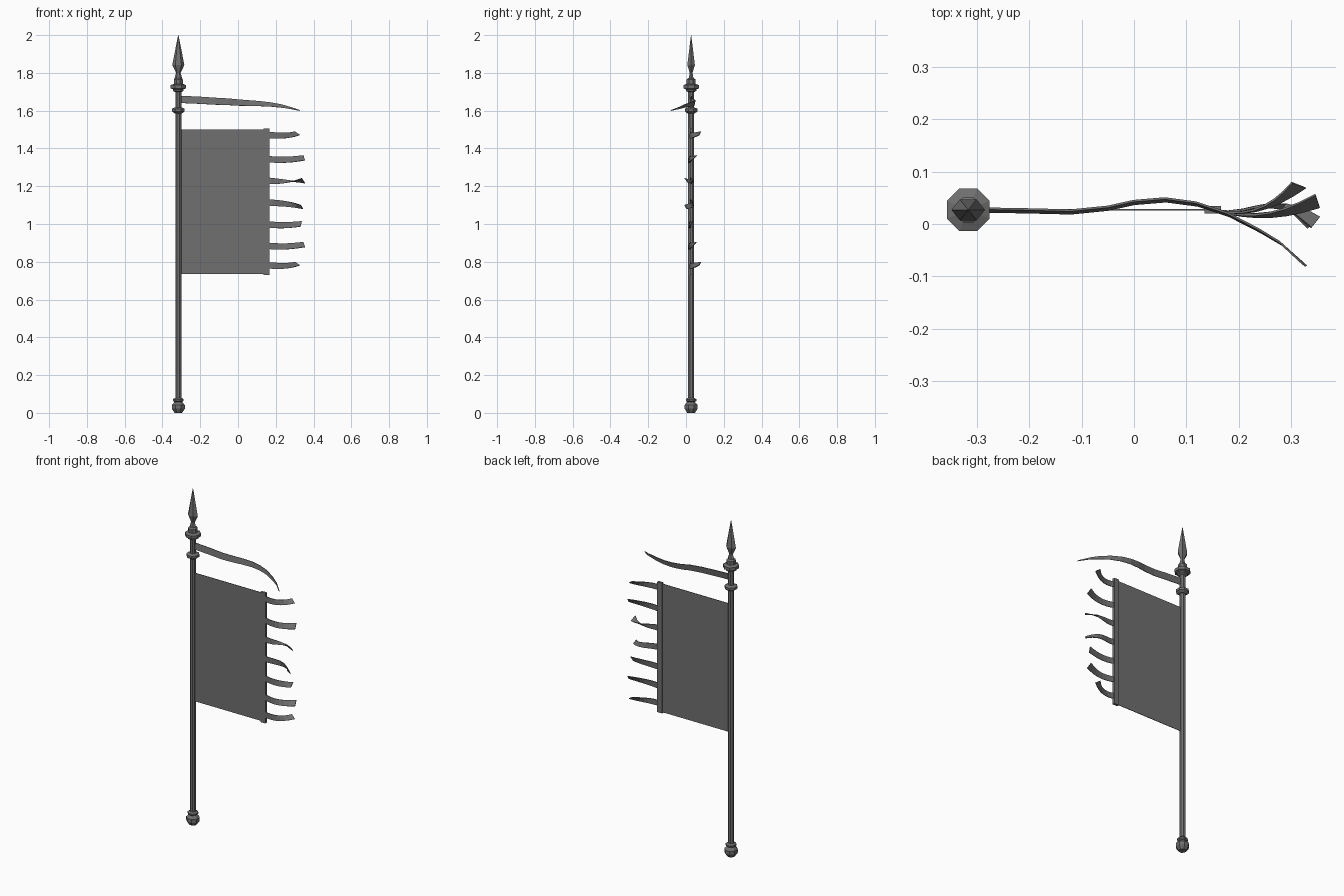
import bpy, bmesh, math
from mathutils import Vector

cube = bpy.data.objects.get("Cube")
if cube:
    bpy.data.objects.remove(cube)

grey = bpy.data.materials.new("dark grey")
grey.use_nodes = True
grey.diffuse_color = (0.16, 0.16, 0.16, 1)
grey.node_tree.nodes["Principled BSDF"].inputs["Base Color"].default_value = (0.16, 0.16, 0.16, 1)

PX, PY = -0.316, 0.027


def finish(name, bm):
    bmesh.ops.recalc_face_normals(bm, faces=bm.faces)
    me = bpy.data.meshes.new(name)
    bm.to_mesh(me)
    bm.free()
    me.materials.append(grey)
    ob = bpy.data.objects.new(name, me)
    bpy.context.collection.objects.link(ob)
    return ob


def lathe(name, profile, sides=8, turn=0.5, depth=1.0):
    """Faceted turned part on the pole axis; profile is (radius, height)."""
    bm = bmesh.new()
    rings = []
    for r, z in profile:
        angles = [math.tau * (i + turn) / sides for i in range(sides)]
        rings.append([bm.verts.new((PX + r * math.cos(a), PY + depth * r * math.sin(a), z))
                      for a in angles])
    for a, b in zip(rings, rings[1:]):
        for i in range(sides):
            j = (i + 1) % sides
            bm.faces.new((a[i], a[j], b[j], b[i]))
    bm.faces.new(rings[0])
    bm.faces.new(rings[-1])
    return finish(name, bm)


def box(name, x0, x1, z0, z1, thick):
    bm = bmesh.new()
    bmesh.ops.create_cube(bm, size=1)
    for v in bm.verts:
        v.co = ((x0 + x1) / 2 + v.co.x * (x1 - x0), PY + v.co.y * thick,
                (z0 + z1) / 2 + v.co.z * (z1 - z0))
    return finish(name, bm)


def ribbon(name, path, half_start, half_end):
    """Cloth strip along a path, twisting from one half-width vector to another."""
    bm = bmesh.new()
    rows = []
    for i, p in enumerate(path):
        t = i / (len(path) - 1)
        h = Vector(half_start).lerp(Vector(half_end), t * t)
        rows.append((bm.verts.new(Vector(p) - h), bm.verts.new(Vector(p) + h)))
    for a, b in zip(rows, rows[1:]):
        bm.faces.new((a[0], b[0], b[1], a[1]))
    ob = finish(name, bm)
    mod = ob.modifiers.new("cloth thickness", 'SOLIDIFY')
    mod.thickness = 0.004
    mod.offset = 0
    return ob


def bezier(a, b, c, d, steps=7):
    pts = [Vector(p) for p in (a, b, c, d)]
    out = []
    for i in range(steps + 1):
        t = i / steps
        s = 1 - t
        out.append(pts[0] * s**3 + pts[1] * 3 * s * s * t + pts[2] * 3 * s * t * t + pts[3] * t**3)
    return out


# Pole with its turned fittings
lathe("pole", [(0.017, 0.05), (0.017, 1.75)])
lathe("pole_foot", [(0.022, 0), (0.037, 0.022), (0.037, 0.042), (0.022, 0.058),
                    (0.03, 0.064), (0.03, 0.072), (0.02, 0.08)])
lathe("lower_collar", [(0.02, 1.585), (0.036, 1.596), (0.036, 1.61), (0.02, 1.617)])
lathe("upper_collar", [(0.018, 1.698), (0.03, 1.705), (0.03, 1.713), (0.044, 1.718),
                       (0.044, 1.735), (0.026, 1.742), (0.026, 1.765), (0.016, 1.772)])

# Spear head, flattened front to back
lathe("spear_head", [(0.022, 1.765), (0.012, 1.80), (0.032, 1.842), (0.001, 2.0)],
      sides=6, turn=0, depth=0.72)

# Banner cloth and its hem
box("banner", PX, 0.15, 0.735, 1.5, 0.003)
box("banner_hem", 0.134, 0.166, 0.73, 1.506, 0.014)

# Long streamer below the spear head
streamer = [(-0.31, .027, 1.66), (-0.2, .025, 1.655), (-0.12, .023, 1.65), (-0.05, .03, 1.647),
            (0, .041, 1.643), (0.06, .046, 1.64), (0.12, .038, 1.637), (0.18, .018, 1.632),
            (0.24, -.013, 1.623), (0.28, -.037, 1.614), (0.324, -.077, 1.602)]
ribbon("streamer", streamer, (0, 0.003, 0.019), (-0.004, 0.003, 0.003))

# Seven tails: height, tip x, tip y, bend y, rise, tip half-width vector
back = (0.324 - 0.01, 0.074, 0.035, -0.0, 0.008, (-0.013, 0.005, 0.009))
mid = (0.35, 0.044, 0.01, 0.04, 0.006, (-0.004, 0.012, 0.013))
tails = [(1.472, *back), (1.344, *mid),
         (1.23, 0.346, 0.003, 0.07, -0.001, (0.008, 0.01, -0.013)),
         (1.115, 0.338, -0.002, 0.075, -0.025, (-0.006, -0.006, 0.01)),
         (0.998, 0.335, 0.03, 0.02, 0.003, (0.003, 0.008, 0.014)),
         (0.885, *mid), (0.782, *back)]
for n, (z, tx, ty, by, _, rise, half) in enumerate(
        [(t[0], t[1], t[2], t[3], t[4], t[5], t[6]) if len(t) == 7 else
         (t[0], t[1], t[2], t[3], 0, t[4], t[5]) for t in tails], 1):
    path = bezier((0.15, PY, z), (0.22, 2 * PY - 0.045, z - 0.006),
                  (0.27, by, z - 0.006), (tx, ty, z + rise))
    ribbon(f"tail_{n}", path, (0, 0, 0.017), half)
